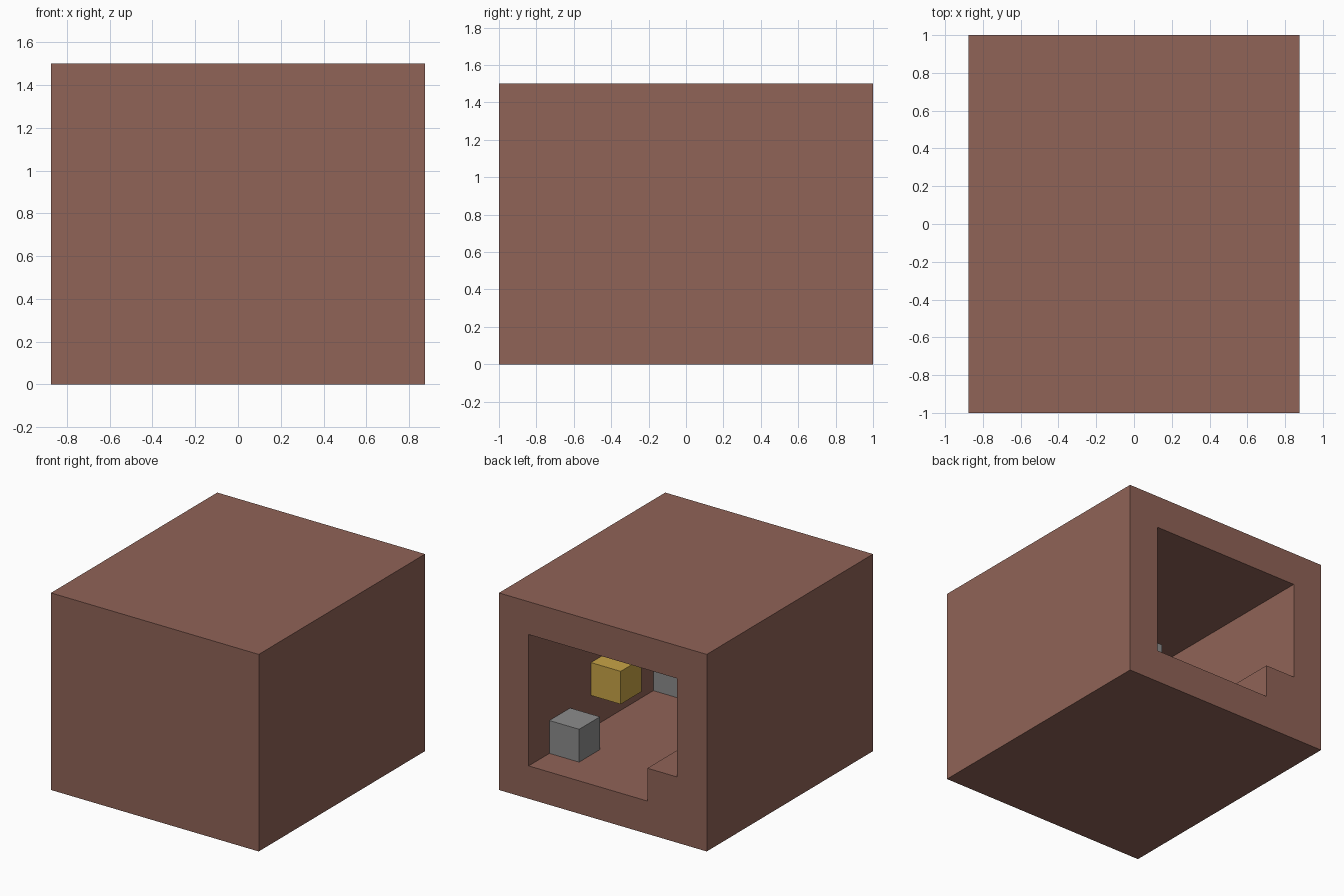
import bpy
import bmesh
from mathutils import Matrix, Vector

U = 0.25  # grid unit shared by every part

default_cube = bpy.data.objects.get("Cube")
if default_cube:
    bpy.data.objects.remove(default_cube, do_unlink=True)


def make_material(name, rgb):
    mat = bpy.data.materials.new(name)
    mat.use_nodes = True
    color = (*rgb, 1.0)
    mat.diffuse_color = color
    for node in mat.node_tree.nodes:
        if node.type == "BSDF_PRINCIPLED":
            node.inputs["Base Color"].default_value = color
    return mat


brown = make_material("brown", (0.279, 0.125, 0.095))
grey = make_material("grey", (0.266, 0.266, 0.266))
yellow = make_material("yellow", (0.578, 0.371, 0.061))


def add_object(name, bm, mat):
    bmesh.ops.recalc_face_normals(bm, faces=bm.faces)
    mesh = bpy.data.meshes.new(name)
    bm.to_mesh(mesh)
    bm.free()
    mesh.materials.append(mat)
    obj = bpy.data.objects.new(name, mesh)
    bpy.context.collection.objects.link(obj)
    return obj


def add_box(name, low, high, mat):
    low, high = Vector(low), Vector(high)
    bm = bmesh.new()
    place = Matrix.Translation((low + high) / 2) @ Matrix.Diagonal((*(high - low), 1))
    bmesh.ops.create_cube(bm, size=1, matrix=place)
    return add_object(name, bm, mat)


# Solid outer block
room = add_box("room_shell", (-3.5 * U, -4 * U, 0), (3.5 * U, 4 * U, 6 * U), brown)

# Room hollow: profile with a raised ledge, extruded through the open back
profile = [(2.5, 1), (2.5, 5), (-2.5, 5), (-2.5, 2), (-1.5, 2), (-1.5, 1)]
bm = bmesh.new()
face = bm.faces.new([bm.verts.new((x * U, -3 * U, z * U)) for x, z in profile])
result = bmesh.ops.extrude_face_region(bm, geom=[face], use_keep_orig=True)
moved = [v for v in result["geom"] if isinstance(v, bmesh.types.BMVert)]
bmesh.ops.translate(bm, verts=moved, vec=(0, 8 * U, 0))
cutter = add_object("room_cutter", bm, brown)
cutter.hide_render = True

cut = room.modifiers.new("hollow", "BOOLEAN")
cut.operation = "DIFFERENCE"
cut.solver = "EXACT"
cut.object = cutter
bpy.context.view_layer.objects.active = room
bpy.ops.object.modifier_apply(modifier=cut.name)
bpy.data.objects.remove(cutter, do_unlink=True)

# Blocks along the inner left wall: name, near y, base z, colour
for name, y, z, mat in (
    ("back_floor_block", 2, 1, grey),
    ("wall_block", 0, 2, yellow),
    ("front_floor_block", -3, 1, grey),
):
    add_box(name, (1.5 * U, y * U, z * U), (2.5 * U, (y + 1) * U, (z + 1) * U), mat)
